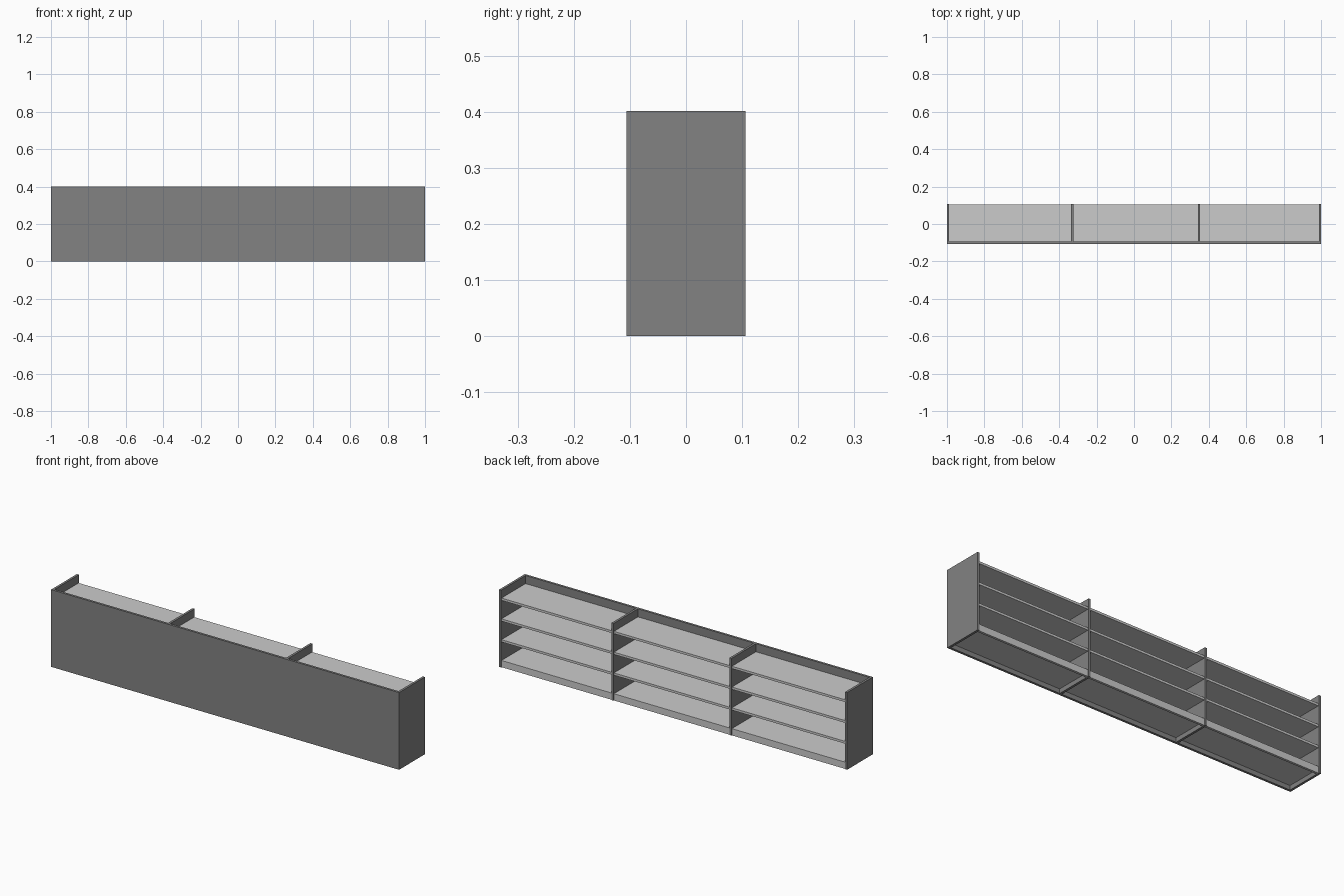
import bpy

if "Cube" in bpy.data.objects:
    bpy.data.objects.remove(bpy.data.objects["Cube"])

W, D, H, T = 1.0, 0.106, 0.401, 0.012   # half width, half depth, height, board thickness

dark = bpy.data.materials.new("dark_grey")
dark.diffuse_color = (0.225, 0.225, 0.225, 1)
dark.use_nodes = True
dark.node_tree.nodes["Principled BSDF"].inputs["Base Color"].default_value = dark.diffuse_color


def board(name, x, y, z, mat=None):
    """Box spanning the given (min, max) ranges."""
    bpy.ops.mesh.primitive_cube_add(size=1, location=[(a + b) / 2 for a, b in (x, y, z)])
    ob = bpy.context.object
    ob.name = name
    ob.scale = [b - a for a, b in (x, y, z)]
    bpy.ops.object.transform_apply(location=False, rotation=False, scale=True)
    if mat:
        ob.data.materials.append(mat)
    return ob


# full-width panel closing the front
board("closed_panel", (-W, W), (-D, -D + T), (0, H), dark)

# end panels and two dividers
uprights = [-W + T / 2, -0.33, 0.348, W - T / 2]
for i, x in enumerate(uprights):
    name = "end_panel" if i in (0, 3) else "divider"
    board(name, (x - T / 2, x + T / 2), (-D + T, D), (0, H), dark)

# shelves and plinth in each bay
for left, right in zip(uprights, uprights[1:]):
    bay = (left + T / 2, right - T / 2)
    for top in (0.035, 0.143, 0.251, 0.359):
        board("shelf", bay, (-D + T, D - 0.003), (top - T, top))
    board("plinth", bay, (D - T - 0.003, D - 0.003), (0, 0.035 - T))
